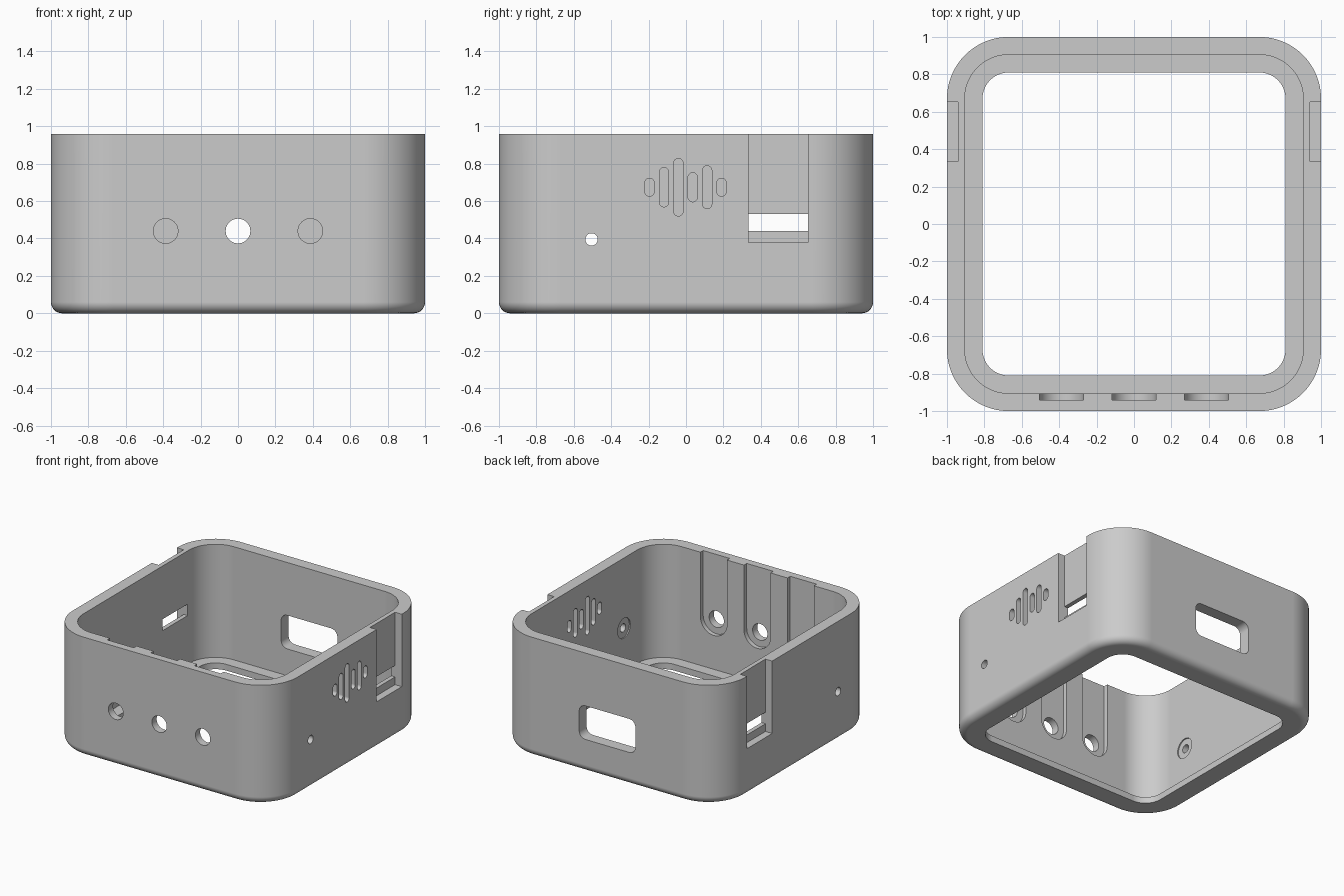
import bpy
import bmesh
from math import sin, cos, pi, radians

if "Cube" in bpy.data.objects:
    bpy.data.objects.remove(bpy.data.objects["Cube"], do_unlink=True)

HEIGHT = 0.96
WALL = 0.095
FLOOR = 0.05
FILLET = 0.06
CORNER = 0.33


def rounded_rect(half_w, half_h, r, seg):
    """Counter-clockwise outline with four arc corners."""
    pts = []
    for k, (sx, sy) in enumerate(((1, 1), (-1, 1), (-1, -1), (1, -1))):
        for i in range(seg + 1):
            a = (k + i / seg) * pi / 2
            pts.append((sx * (half_w - r) + r * cos(a), sy * (half_h - r) + r * sin(a)))
    return pts


def finish(bm, name):
    bmesh.ops.remove_doubles(bm, verts=bm.verts, dist=1e-5)
    bmesh.ops.recalc_face_normals(bm, faces=bm.faces)
    mesh = bpy.data.meshes.new(name)
    bm.to_mesh(mesh)
    bm.free()
    obj = bpy.data.objects.new(name, mesh)
    bpy.context.scene.collection.objects.link(obj)
    return obj


def bridge(bm, a, b):
    for i in range(len(a)):
        j = (i + 1) % len(a)
        bm.faces.new((a[i], a[j], b[j], b[i]))


def make_shell():
    """Wall section (inset from the outside, height) swept round the body."""
    section = [(0.19, 0)]
    for i in range(9):
        a = i / 8 * pi / 2
        section.append((FILLET * (1 - sin(a)), FILLET * (1 - cos(a))))
    section += [(0, HEIGHT), (WALL, HEIGHT), (WALL, FLOOR), (0.19, FLOOR)]
    bm = bmesh.new()
    rings = []
    for inset, z in section:
        outline = rounded_rect(1 - inset, 1 - inset, CORNER - inset, 24)
        rings.append([bm.verts.new((x, y, z)) for x, y in outline])
    for i, ring in enumerate(rings):
        bridge(bm, ring, rings[(i + 1) % len(rings)])
    return finish(bm, "case_body")


cutters = []


def cut(name, axis, depth, u, v, r=0.0, seg=10):
    """Prism cutter along x or y; depth, u and v are (low, high) ranges."""
    outline = rounded_rect((u[1] - u[0]) / 2, (v[1] - v[0]) / 2, r, seg if r else 1)
    cu, cv = (u[0] + u[1]) / 2, (v[0] + v[1]) / 2
    if not r:
        outline = outline[::2]
    elif abs(r - (u[1] - u[0]) / 2) < 1e-6:
        # drop coincident points where arcs meet
        outline = [p for i, p in enumerate(outline)
                   if abs(p[0] - outline[i - 1][0]) + abs(p[1] - outline[i - 1][1]) > 1e-6]
    bm = bmesh.new()
    ends = []
    for d in depth:
        ends.append([bm.verts.new((d, cu + a, cv + b) if axis == "x" else (cu + a, d, cv + b))
                     for a, b in outline])
    bridge(bm, *ends)
    for end in ends:
        bm.faces.new(end)
    obj = finish(bm, name)
    obj.hide_render = True
    cutters.append(obj)


def around(c, r):
    return (c - r, c + r)


body = make_shell()

# Front button holes with channels inside, open at the rim
for x in (-0.387, 0, 0.387):
    cut("button_channel", "y", (-0.94, -0.85), around(x, 0.118), (0.322, 1.3), 0.118, 16)
    cut("button_hole", "y", (-1.1, -0.8), around(x, 0.066), around(0.44, 0.066), 0.066)

# Back connector window
cut("back_window", "y", (0.85, 1.1), around(0, 0.25), (0.265, 0.535), 0.055)

# Side recesses, strap openings and pin holes, on both sides
for s in (-1, 1):
    cut("side_recess", "x", (s * 0.94, s * 1.1), (0.333, 0.653), (0.378, 1.1))
    cut("side_opening", "x", (s * 0.85, s * 1.05), (0.333, 0.653), (0.44, 0.532))
    cut("pin_seat", "x", (s * 0.85, s * 0.914), around(-0.505, 0.08), around(0.395, 0.08), 0.08)
    cut("pin_hole", "x", (s * 0.85, s * 1.1), around(-0.505, 0.033), around(0.395, 0.033), 0.033)

# Sound grille on one side
for i, half in enumerate((0.048, 0.105, 0.154, 0.078, 0.115, 0.048)):
    cut("grille_slot", "x", (0.85, 1.1), around(-0.195 + i * 0.077, 0.025),
        around(0.674, half), 0.025, 6)

# Carve the body, then drop the cutters
for c in cutters:
    mod = body.modifiers.new(c.name, "BOOLEAN")
    mod.operation = "DIFFERENCE"
    mod.solver = "EXACT"
    mod.object = c
graph = bpy.context.evaluated_depsgraph_get()
carved = bpy.data.meshes.new_from_object(body.evaluated_get(graph))
body.modifiers.clear()
body.data = carved
for c in cutters:
    bpy.data.objects.remove(c, do_unlink=True)

# Single grey plastic
grey = bpy.data.materials.new("grey_plastic")
grey.use_nodes = True
colour = (0.6, 0.6, 0.6, 1)
grey.diffuse_color = colour
grey.node_tree.nodes["Principled BSDF"].inputs["Base Color"].default_value = colour
body.data.materials.clear()
body.data.materials.append(grey)

# Smooth curves, crisp edges
bpy.ops.object.select_all(action="DESELECT")
body.select_set(True)
bpy.context.view_layer.objects.active = body
bpy.ops.object.shade_smooth_by_angle(angle=radians(30))
weighted = body.modifiers.new("even_normals", "WEIGHTED_NORMAL")
weighted.keep_sharp = True
